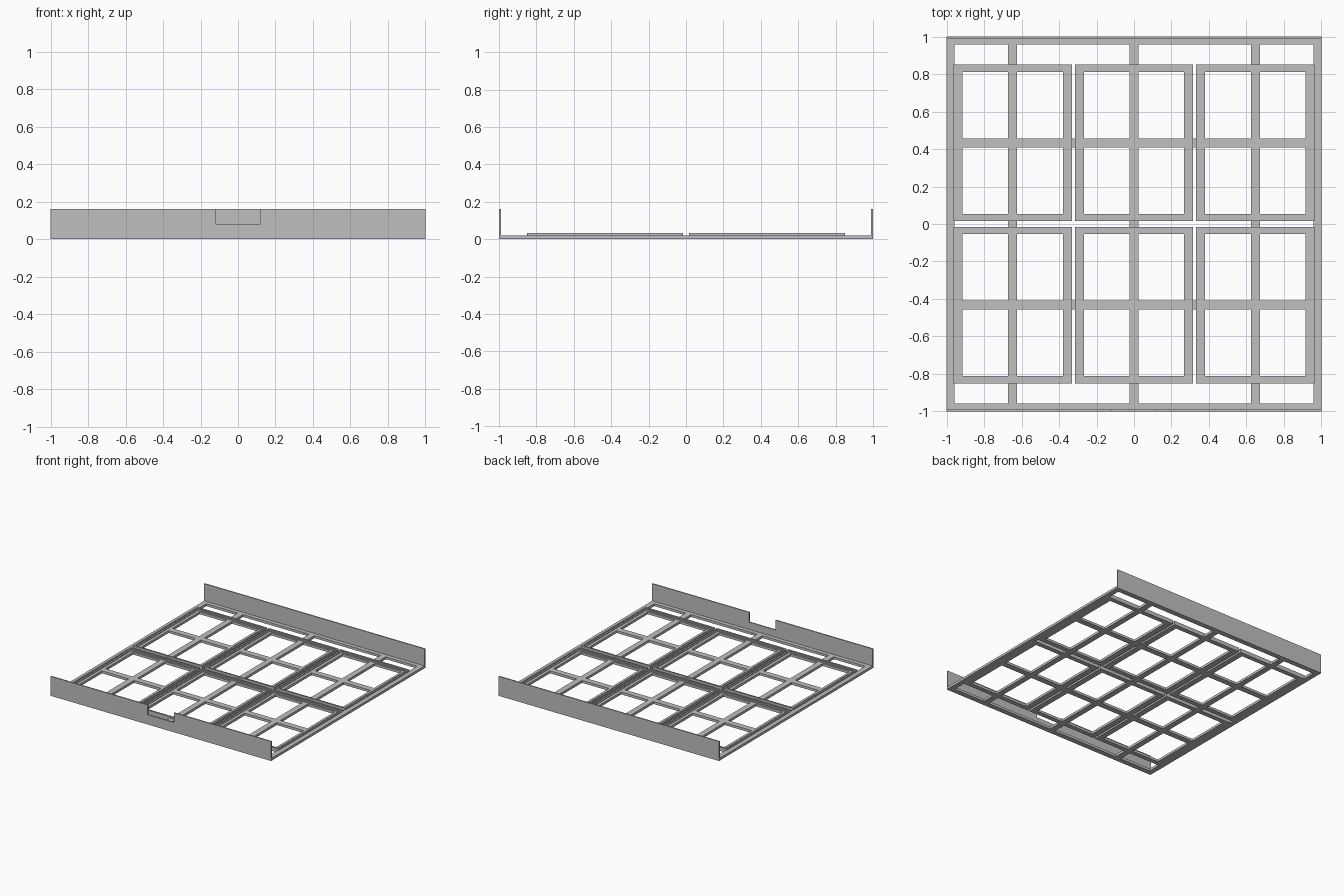
import bpy, bmesh, math

if "Cube" in bpy.data.objects:
    bpy.data.objects.remove(bpy.data.objects["Cube"])

gray = bpy.data.materials.new("plain gray")
gray.diffuse_color = (0.53, 0.53, 0.53, 1)
gray.use_nodes = True
gray.node_tree.nodes["Principled BSDF"].inputs["Base Color"].default_value = gray.diffuse_color

BASE_TOP, STEP_TOP, LIP_TOP = 0.02, 0.026, 0.033
COLS = (-0.648, 0.0, 0.648)          # bay centres along x
ROWS = (-0.433, 0.433)               # bay centres along y
HX, HY = 0.316, 0.417                # bay half sizes


def finish(name, bm):
    bmesh.ops.remove_doubles(bm, verts=bm.verts, dist=1e-5)
    bmesh.ops.dissolve_limit(bm, angle_limit=0.01, verts=bm.verts, edges=bm.edges)
    bmesh.ops.recalc_face_normals(bm, faces=bm.faces)
    me = bpy.data.meshes.new(name)
    bm.to_mesh(me)
    bm.free()
    me.materials.append(gray)
    ob = bpy.data.objects.new(name, me)
    bpy.context.collection.objects.link(ob)
    return ob


def extrude_up(bm, height):
    res = bmesh.ops.extrude_face_region(bm, geom=bm.faces[:], use_keep_orig=True)
    verts = [g for g in res["geom"] if isinstance(g, bmesh.types.BMVert)]
    bmesh.ops.translate(bm, verts=verts, vec=(0, 0, height))


def union_slab(name, rects, z0, z1):
    """One flat slab covering the union of rectangles (x0, x1, y0, y1)."""
    xs = sorted({round(v, 4) for r in rects for v in r[:2]})
    ys = sorted({round(v, 4) for r in rects for v in r[2:]})
    bm = bmesh.new()
    grid = {}

    def vert(x, y):
        if (x, y) not in grid:
            grid[x, y] = bm.verts.new((x, y, z0))
        return grid[x, y]

    for xa, xb in zip(xs, xs[1:]):
        for ya, yb in zip(ys, ys[1:]):
            cx, cy = (xa + xb) / 2, (ya + yb) / 2
            if any(r[0] < cx < r[1] and r[2] < cy < r[3] for r in rects):
                bm.faces.new([vert(xa, ya), vert(xb, ya), vert(xb, yb), vert(xa, yb)])
    extrude_up(bm, z1 - z0)
    return finish(name, bm)


def ring(cx, cy, hx, hy, wx, wy):
    """Four rectangles forming a rectangular ring."""
    return [(cx - hx, cx - hx + wx, cy - hy, cy + hy),
            (cx + hx - wx, cx + hx, cy - hy, cy + hy),
            (cx - hx, cx + hx, cy - hy, cy - hy + wy),
            (cx - hx, cx + hx, cy + hy - wy, cy + hy)]


# Open base: outer rails, cross bars and the ledge around each bay
bars = ring(0, 0, 1, 1, 0.043, 0.043)
bars += [(x - 0.024, x + 0.024, -1, 1) for x in COLS]
bars += [(-1, 1, y - 0.024, y + 0.024) for y in ROWS]
for x in COLS:
    for y in ROWS:
        bars += ring(x, y, HX, HY, 0.048, 0.038)
union_slab("base_grid", bars, 0, BASE_TOP)

# Raised stepped lip around each bay
for i, x in enumerate(COLS):
    for j, y in enumerate(ROWS):
        tag = f"{j + 1}_{i + 1}"
        union_slab("bay_step_" + tag, ring(x, y, HX, HY, 0.024, 0.024), BASE_TOP, STEP_TOP)
        union_slab("bay_lip_" + tag, ring(x, y, HX, HY, 0.012, 0.012), STEP_TOP, LIP_TOP)


# Upright end walls, the front one notched
def wall(name, outline, y):
    bm = bmesh.new()
    bm.faces.new([bm.verts.new((x, y, z)) for x, z in outline])
    res = bmesh.ops.extrude_face_region(bm, geom=bm.faces[:], use_keep_orig=True)
    verts = [g for g in res["geom"] if isinstance(g, bmesh.types.BMVert)]
    bmesh.ops.translate(bm, verts=verts, vec=(0, 0.01, 0))
    return finish(name, bm)


wall("front_wall", [(-1, 0), (1, 0), (1, 0.16), (0.12, 0.16), (0.12, 0.08),
                    (-0.12, 0.08), (-0.12, 0.16), (-1, 0.16)], -1)
wall("back_wall", [(-1, 0), (1, 0), (1, 0.16), (-1, 0.16)], 0.99)
